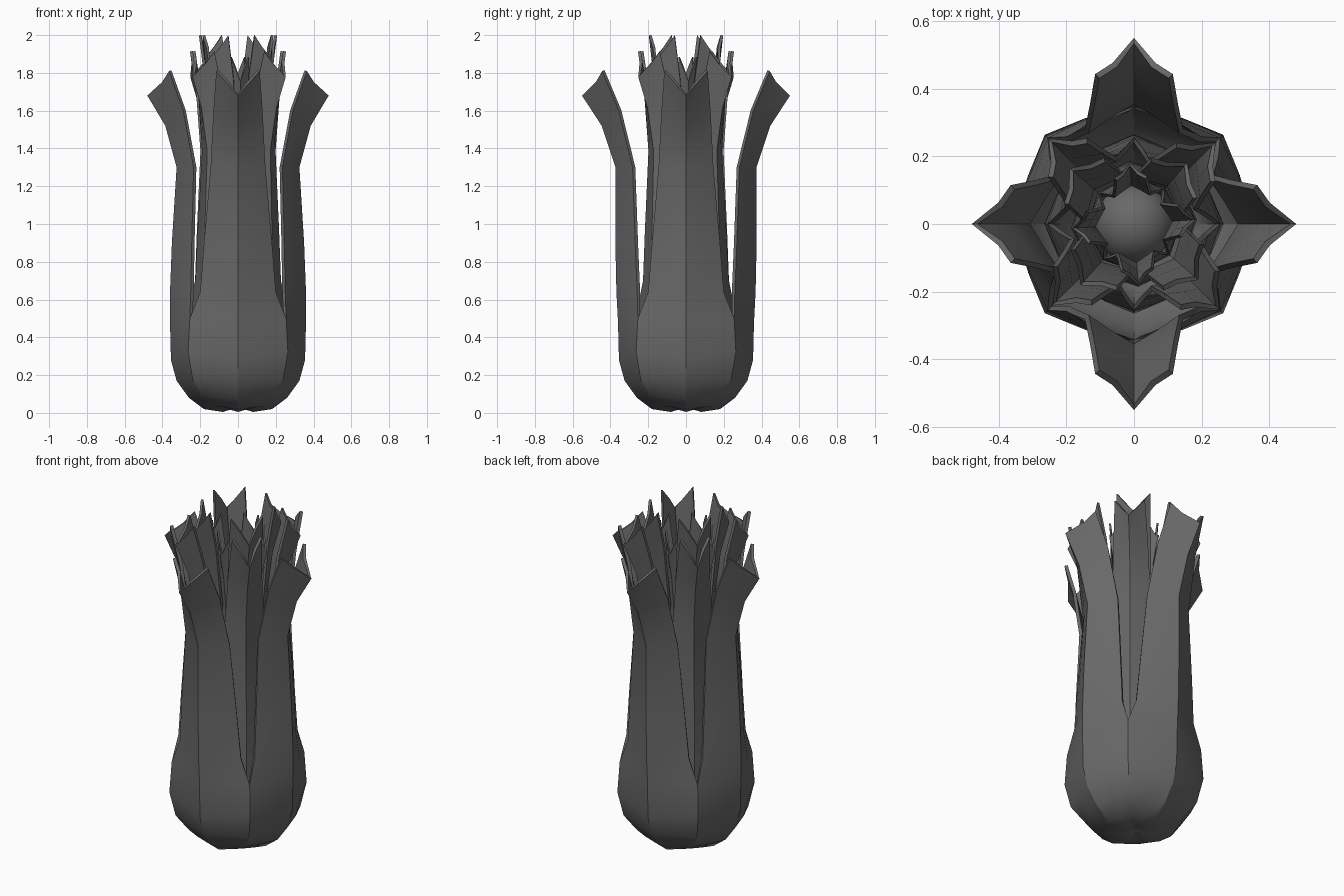
import bpy, bmesh, math
from mathutils import Vector, Matrix

cube = bpy.data.objects.get("Cube")
if cube:
    bpy.data.objects.remove(cube, do_unlink=True)

# Single matte grey
grey = bpy.data.materials.new("dark_grey")
grey.use_nodes = True
colour = (0.14, 0.14, 0.14, 1)
grey.diffuse_color = colour
grey.node_tree.nodes["Principled BSDF"].inputs["Base Color"].default_value = colour

# Stalk outline: rib as (radius, height), edge as (radius, half width, height)
RIB = [(0, .03), (.08, .005), (.18, .02), (.26, .08), (.325, .17), (.355, .28),
       (.36, .48), (.36, .64), (.35, .9), (.325, 1.3), (.385, 1.52), (.48, 1.68)]
EDGE = [(0, 0, .03), (.05, .05, .02), (.12, .12, .035), (.19, .19, .09),
        (.24, .24, .18), (.264, .264, .32), (.255, .255, .5), (.25, .2, .64),
        (.245, .18, .9), (.235, .145, 1.3), (.29, .13, 1.6), (.365, .115, 1.81)]
SPLIT = 0.5


def stalk_rows(lean, flare):
    """Five points across per row: edge, mid, rib, mid, edge."""
    for (r, z), (er, ew, ez) in zip(RIB, EDGE):
        rib, edge = Vector((r, 0, z)), Vector((er, ew, ez))
        mid = rib.lerp(edge, 0.55)
        mid.x += 0.03 * ew if z < 1.6 else -0.015
        row = [rib, mid, edge]
        for p in row:
            rise = max(0, p.z - SPLIT)
            p.x += lean * rise
            p.y += flare * rise * p.y / max(ew, 0.01)
        flip = [Vector((p.x, -p.y, p.z)) for p in (edge, mid)]
        yield flip + [rib, mid, edge]


def stalk_layer(name, width, tall, base, turn, leans, flare, thickness):
    """Four stalks joined at the bulb, split above it."""
    bm = bmesh.new()
    for i in range(4):
        spin = Matrix.Rotation(turn + i * math.pi / 2, 3, 'Z')
        grid = []
        for row in stalk_rows(leans[i % 2], flare):
            grid.append([bm.verts.new(spin @ Vector((p.x * width, p.y * width, base + p.z * tall)))
                         for p in row])
        for low, high in zip(grid, grid[1:]):
            for c in range(4):
                bm.faces.new((low[c], low[c + 1], high[c + 1], high[c]))
    bmesh.ops.remove_doubles(bm, verts=bm.verts, dist=0.0005)
    bmesh.ops.dissolve_degenerate(bm, edges=bm.edges, dist=0.0005)
    mesh = bpy.data.meshes.new(name)
    bm.to_mesh(mesh)
    bm.free()
    mesh.materials.append(grey)
    obj = bpy.data.objects.new(name, mesh)
    bpy.context.collection.objects.link(obj)
    solid = obj.modifiers.new("thickness", 'SOLIDIFY')
    solid.thickness = thickness
    solid.offset = -1
    bpy.ops.object.select_all(action='DESELECT')
    obj.select_set(True)
    bpy.context.view_layer.objects.active = obj
    bpy.ops.object.modifier_apply(modifier="thickness")
    bpy.ops.object.shade_smooth_by_angle(angle=math.radians(28))


# Nested layers, each smaller and taller than the one outside it
eighth = math.radians(45)
stalk_layer("outer_stalks", 1, 1, 0, 0, (0, .06), 0, .018)
stalk_layer("second_stalks", .71, 1.035, .04, eighth, (0, .02), 0, .016)
stalk_layer("third_stalks", .5, 1.06, .08, eighth + math.radians(4), (0, .02), .05, .014)
stalk_layer("heart_stalks", .38, .98, .11, math.radians(4), (0, 0), .01, .01)

# Rounded core at the bottom of the heart
bpy.ops.mesh.primitive_uv_sphere_add(segments=24, ring_count=12, radius=.12, location=(0, 0, .25))
core = bpy.context.object
core.name = "heart_core"
core.data.materials.append(grey)
bpy.ops.object.shade_smooth()
